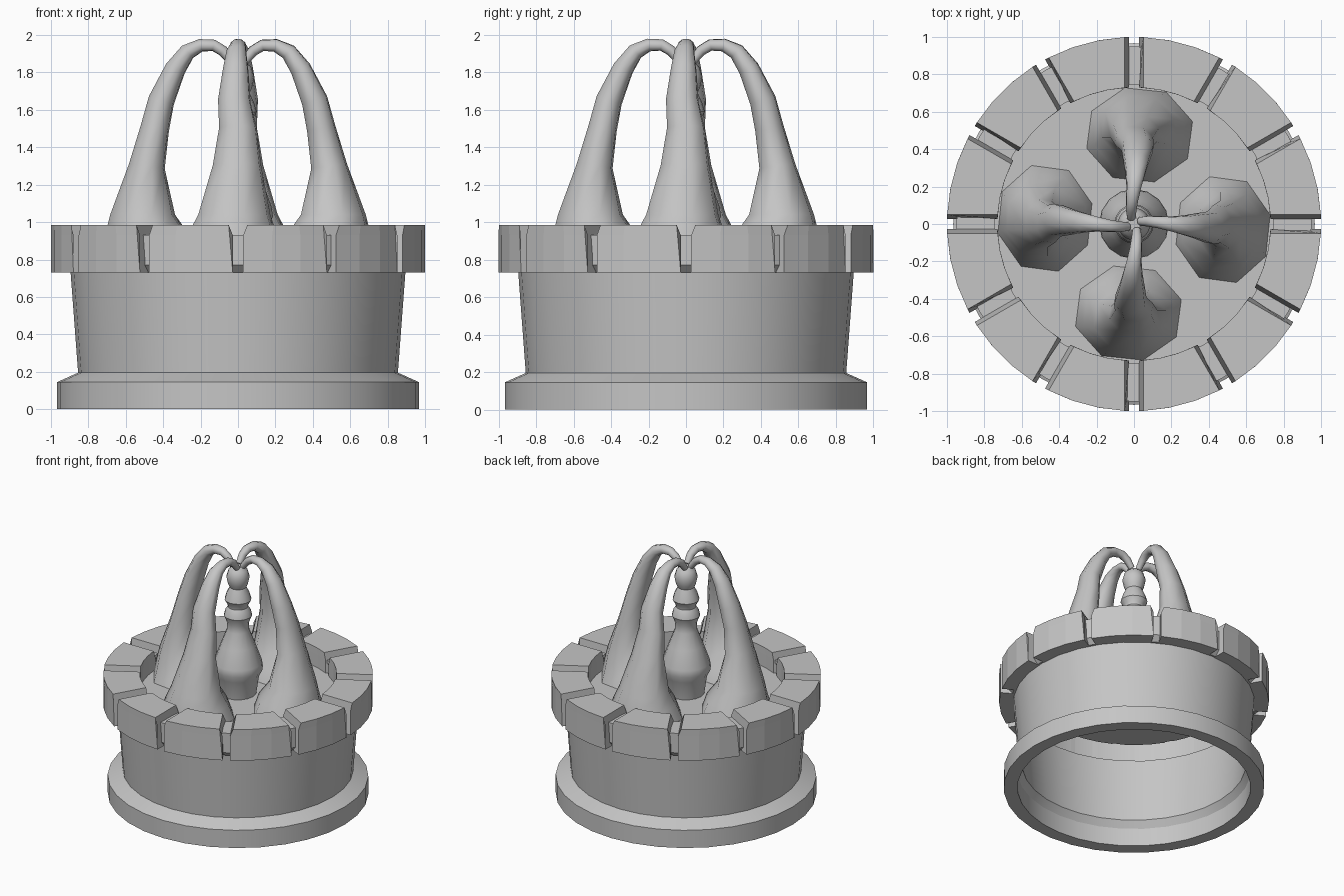
import bpy, bmesh, math
from mathutils import Vector

cube = bpy.data.objects.get("Cube")
if cube:
    bpy.data.objects.remove(cube, do_unlink=True)

stone = bpy.data.materials.new("grey stone")
stone.use_nodes = True
grey = (0.56, 0.56, 0.56, 1)
stone.diffuse_color = grey
stone.node_tree.nodes["Principled BSDF"].inputs["Base Color"].default_value = grey


def finish(name, bm, angle=None):
    """Turn a bmesh into a named object, smooth below the given angle."""
    bmesh.ops.recalc_face_normals(bm, faces=bm.faces)
    mesh = bpy.data.meshes.new(name)
    bm.to_mesh(mesh)
    bm.free()
    mesh.materials.append(stone)
    obj = bpy.data.objects.new(name, mesh)
    bpy.context.collection.objects.link(obj)
    if angle:
        bpy.ops.object.select_all(action='DESELECT')
        obj.select_set(True)
        bpy.context.view_layer.objects.active = obj
        bpy.ops.object.shade_smooth_by_angle(angle=math.radians(angle))


def bridge(bm, rings, closed=False):
    """Skin a list of closed vertex rings with quads, capping open ends."""
    loops = [[bm.verts.new(p) for p in ring] for ring in rings]
    n = len(loops[0])
    pairs = list(zip(loops, loops[1:]))
    if closed:
        pairs.append((loops[-1], loops[0]))
    for a, b in pairs:
        for i in range(n):
            j = (i + 1) % n
            bm.faces.new((a[i], a[j], b[j], b[i]))
    if not closed:
        bm.faces.new(loops[0])
        bm.faces.new(loops[-1])


def polar(r, t, z):
    return Vector((r * math.cos(t), r * math.sin(t), z))


def lathe(name, profile, sides, closed=False, angle=30):
    bm = bmesh.new()
    bridge(bm, [[polar(r, math.tau * i / sides, z) for i in range(sides)]
                for r, z in profile], closed)
    finish(name, bm, angle)


# Hollow basin wall with flared foot, open underneath
lathe("basin_wall", [(.865, 0), (.967, 0), (.967, .145), (.855, .195), (.895, .73),
                     (.87, .73), (.83, .2), (.865, .145)], 32, closed=True)

# Basin floor
lathe("basin_floor", [(.75, .8), (.75, .825)], 32)

# Backing ring that fills the grooves between the blocks
lathe("rim_core", [(.745, .9), (.745, .93), (.95, .93), (.95, .77), (.91, .73),
                   (.885, .73), (.885, .9)], 36, closed=True)

# Rim of stone blocks with chamfered top edges beside each groove
BLOCKS = 12
SECTION = [(.73, .985), (1, .985), (1, .93), (1, .73), (.885, .73), (.885, .9),
           (.755, .9), (.755, .8), (.73, .8), (.73, .93)]
for k in range(BLOCKS):
    mid = math.tau * (k + .5) / BLOCKS
    rings = []
    for s in (-1, -1 / 3, 1 / 3, 1):
        ring = []
        for r, z in SECTION:
            gap = .05 if z > .95 else .028
            t = mid + s * (math.pi / BLOCKS - math.asin(gap / r))
            ring.append(polar(r, t, z))
        rings.append(ring)
    bm = bmesh.new()
    bridge(bm, rings)
    finish(f"rim_block_{k + 1}", bm)

# Central bottle-shaped spout
lathe("center_spout", [(.135, .81), (.16, .975), (.187, 1.03), (.18, 1.08), (.13, 1.22),
                       (.085, 1.34), (.08, 1.4), (.105, 1.46), (.095, 1.5),
                       (.075, 1.53), (.078, 1.55), (.1, 1.59), (.085, 1.64), (.062, 1.69),
                       (.075, 1.72), (.087, 1.775), (.07, 1.83), (.035, 1.86)], 16, angle=35)

# Four curved arms: out from centre, sideways, height, radius, side radius
ARM = [(.475, -.03, .81, .265, .3), (.485, -.03, .93, .235, .25),
       (.51, -.02, 1.04, .18, .2), (.487, -.005, 1.3, .1, .135),
       (.445, 0, 1.5, .08, .105), (.41, -.02, 1.65, .073, .09),
       (.335, -.012, 1.82, .058, .07), (.27, -.008, 1.91, .046, .055),
       (.2, 0, 1.945, .036, .042), (.13, .01, 1.945, .032, .034),
       (.08, .015, 1.915, .03, .03), (.035, .015, 1.86, .024, .024)]
centres = [Vector(a[:3]) for a in ARM]
side = Vector((0, 1, 0))
for k in range(4):
    turn = math.tau * k / 4
    rings = []
    for i, (c, a) in enumerate(zip(centres, ARM)):
        along = centres[min(i + 1, len(ARM) - 1)] - centres[max(i - 1, 0)]
        along.y = 0
        if i < 3:
            along = Vector((0, 0, 1))
        out = side.cross(along.normalized())
        ring = []
        for n in range(8):
            t = math.tau * (n + .35) / 8
            p = c + out * a[3] * math.cos(t) + side * a[4] * math.sin(t)
            ring.append(polar(p.xy.length, math.atan2(p.y, p.x) + turn, p.z))
        rings.append(ring)
    bm = bmesh.new()
    bridge(bm, rings)
    finish(f"arm_{k + 1}", bm, 60)
